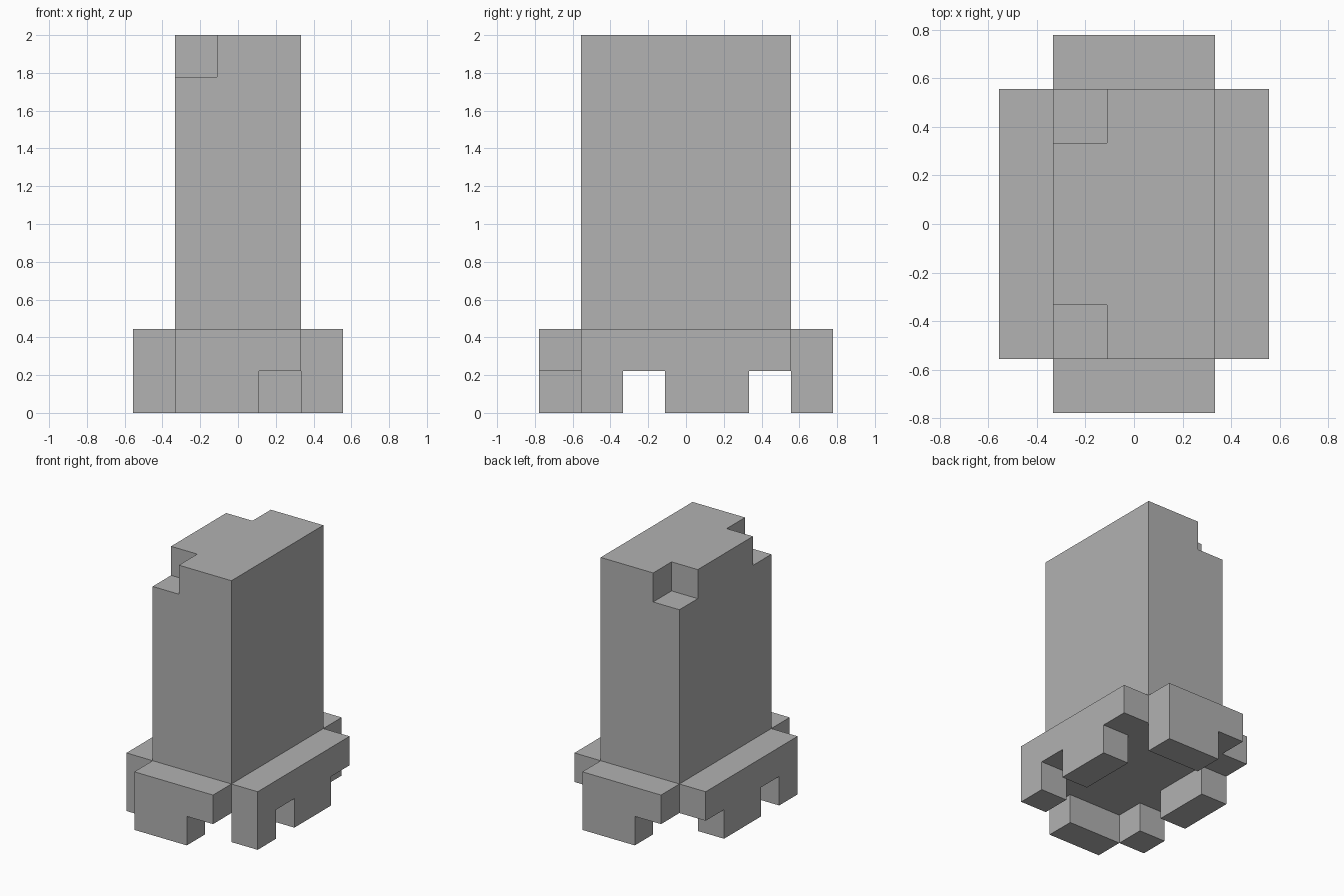
import bpy
import bmesh
from mathutils import Vector

U = 2 / 9  # one block of the modelling grid

cube = bpy.data.objects.get("Cube")
if cube:
    bpy.data.objects.remove(cube, do_unlink=True)

GREY = (0.445, 0.445, 0.445, 1)
stone = bpy.data.materials.new("plain_grey")
stone.use_nodes = True
stone.diffuse_color = GREY
stone.node_tree.nodes["Principled BSDF"].inputs["Base Color"].default_value = GREY


def prism(name, outline, sweep):
    """Extrude a flat outline (in blocks) along sweep into a closed solid."""
    bm = bmesh.new()
    face = bm.faces.new([bm.verts.new(Vector(p) * U) for p in outline])
    grown = bmesh.ops.extrude_face_region(bm, geom=[face])["geom"]
    verts = [v for v in grown if isinstance(v, bmesh.types.BMVert)]
    bmesh.ops.translate(bm, verts=verts, vec=Vector(sweep) * U)
    bmesh.ops.recalc_face_normals(bm, faces=bm.faces)
    mesh = bpy.data.meshes.new(name)
    bm.to_mesh(mesh)
    bm.free()
    mesh.materials.append(stone)
    obj = bpy.data.objects.new(name, mesh)
    bpy.context.collection.objects.link(obj)
    return obj


def box(name, x, y, z):
    """Box from (low, high) pairs in blocks."""
    base = [(x[i], y[j], z[0]) for i, j in ((0, 0), (1, 0), (1, 1), (0, 1))]
    return prism(name, base, (0, 0, z[1] - z[0]))


# Tall body, with its underside raised above the ground
body = box("tower_body", (-1.5, 1.5), (-2.5, 2.5), (1, 9))

# Square notches in the two top corners on the -x side
for side, label in ((-1, "front"), (1, "back")):
    y = sorted((side * 1.5, side * 3))
    cutter = box(label + "_notch_cutter", (-2, -0.5), y, (8, 9.5))
    cutter.hide_render = True
    cutter.hide_viewport = True
    cutter.display_type = 'WIRE'
    cut = body.modifiers.new(label + "_notch", 'BOOLEAN')
    cut.operation = 'DIFFERENCE'
    cut.solver = 'EXACT'
    cut.object = cutter

# Side skirts: one narrow foot, a gap, a wide foot, and an open rear end
skirt = [(-2.5, 0), (-1.5, 0), (-1.5, 1), (-0.5, 1), (-0.5, 0),
         (1.5, 0), (1.5, 1), (2.5, 1), (2.5, 2), (-2.5, 2)]
for side, label in ((1, "left"), (-1, "right")):
    prism(label + "_skirt", [(side * 1.5, y, z) for y, z in skirt], (side, 0, 0))

# End skirts: each has one lower corner missing, on opposite sides
end = [(-1.5, 0), (0.5, 0), (0.5, 1), (1.5, 1), (1.5, 2), (-1.5, 2)]
for side, label in ((-1, "front"), (1, "back")):
    prism(label + "_skirt", [(-side * x, side * 2.5, z) for x, z in end], (0, side, 0))
